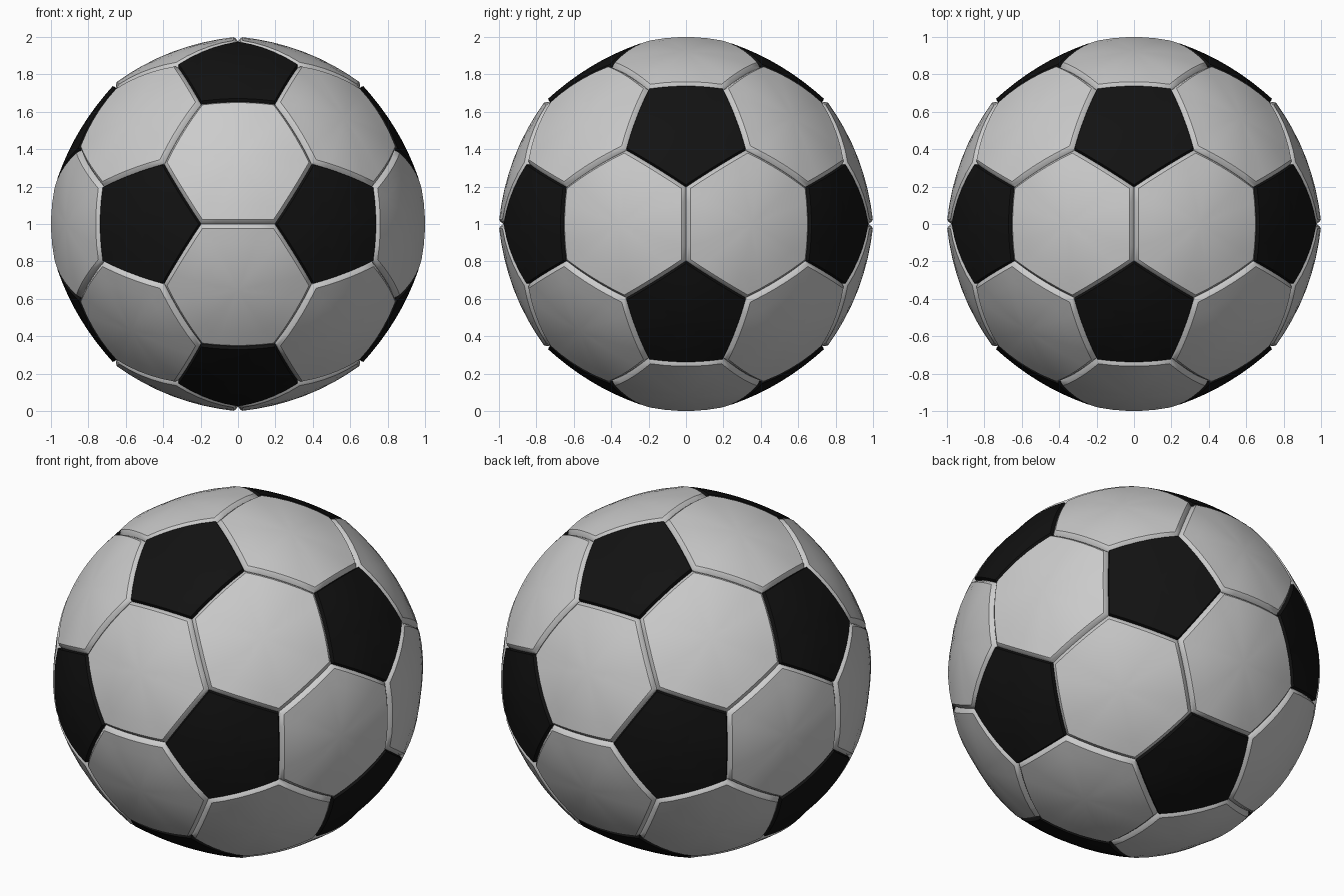
import bpy, bmesh, math
from itertools import combinations
from mathutils import Vector

if "Cube" in bpy.data.objects:
    bpy.data.objects.remove(bpy.data.objects["Cube"])

PHI = (1 + math.sqrt(5)) / 2
SEGS = 5          # segments along each panel side
RINGS = 4         # rings from panel centre to panel edge

# Icosahedron corners: each becomes a pentagon, each face a hexagon
ico = []
for a in (-1, 1):
    for b in (-PHI, PHI):
        ico += [Vector((0, a, b)), Vector((a, b, 0)), Vector((b, 0, a))]


def near(p, q):
    return abs((p - q).length - 2) < 0.01


def around(points):
    """Sort corner points counter-clockwise seen from outside."""
    c = sum(points, Vector()) / len(points)
    n = c.normalized()
    u = (points[0] - c).normalized()
    w = n.cross(u)
    return sorted(points, key=lambda p: math.atan2((p - c).dot(w), (p - c).dot(u)))


pentagons = [around([(2 * v + n) / 3 for n in ico if near(v, n)]) for v in ico]
hexagons = [around([(2 * p + q) / 3 for p in t for q in t if p != q])
            for t in combinations(ico, 3)
            if all(near(p, q) for p, q in combinations(t, 2))]


def add_panel(bm, corners, inset, r_mid, r_edge, r_seam):
    """Puffed leather panel with a rim dropping into the seam."""
    c = sum(corners, Vector()) / len(corners)
    outline = [p.lerp(q, i / SEGS)
               for p, q in zip(corners, corners[1:] + corners[:1])
               for i in range(SEGS)]
    levels = []
    for k in range(1, RINGS + 1):
        t = k / RINGS
        levels.append((t * inset, r_mid + (r_edge - r_mid) * t ** 2))
    half = (1 + inset) / 2
    levels += [(half, r_edge - 0.35 * (r_edge - r_seam)), (1, r_seam)]
    rings = [[bm.verts.new(c.lerp(p, s).normalized() * r) for p in outline]
             for s, r in levels]
    mid = bm.verts.new(c.normalized() * r_mid)
    n = len(outline)
    for i in range(n):
        j = (i + 1) % n
        bm.faces.new((mid, rings[0][i], rings[0][j]))
        for lo, hi in zip(rings, rings[1:]):
            bm.faces.new((lo[i], hi[i], hi[j], lo[j]))


def build(name, panels, color=None, **shape):
    bm = bmesh.new()
    for corners in panels:
        add_panel(bm, corners, **shape)
    bmesh.ops.remove_doubles(bm, verts=bm.verts, dist=0.0005)
    mesh = bpy.data.meshes.new(name)
    bm.to_mesh(mesh)
    bm.free()
    ob = bpy.data.objects.new(name, mesh)
    ob.location.z = 1
    bpy.context.collection.objects.link(ob)
    if color:
        mat = bpy.data.materials.new(name)
        mat.diffuse_color = color
        mat.use_nodes = True
        mat.node_tree.nodes["Principled BSDF"].inputs["Base Color"].default_value = mat.diffuse_color
        mesh.materials.append(mat)
    bpy.ops.object.select_all(action='DESELECT')
    ob.select_set(True)
    bpy.context.view_layer.objects.active = ob
    bpy.ops.object.shade_smooth_by_angle(angle=math.radians(40))


# White hexagon panels
build("white_panels", hexagons, inset=0.93, r_mid=0.985, r_edge=1.0, r_seam=0.977)
# Black pentagon panels
build("black_panels", pentagons, color=(0.006, 0.006, 0.006, 1),
      inset=0.97, r_mid=0.983, r_edge=0.997, r_seam=0.977)
